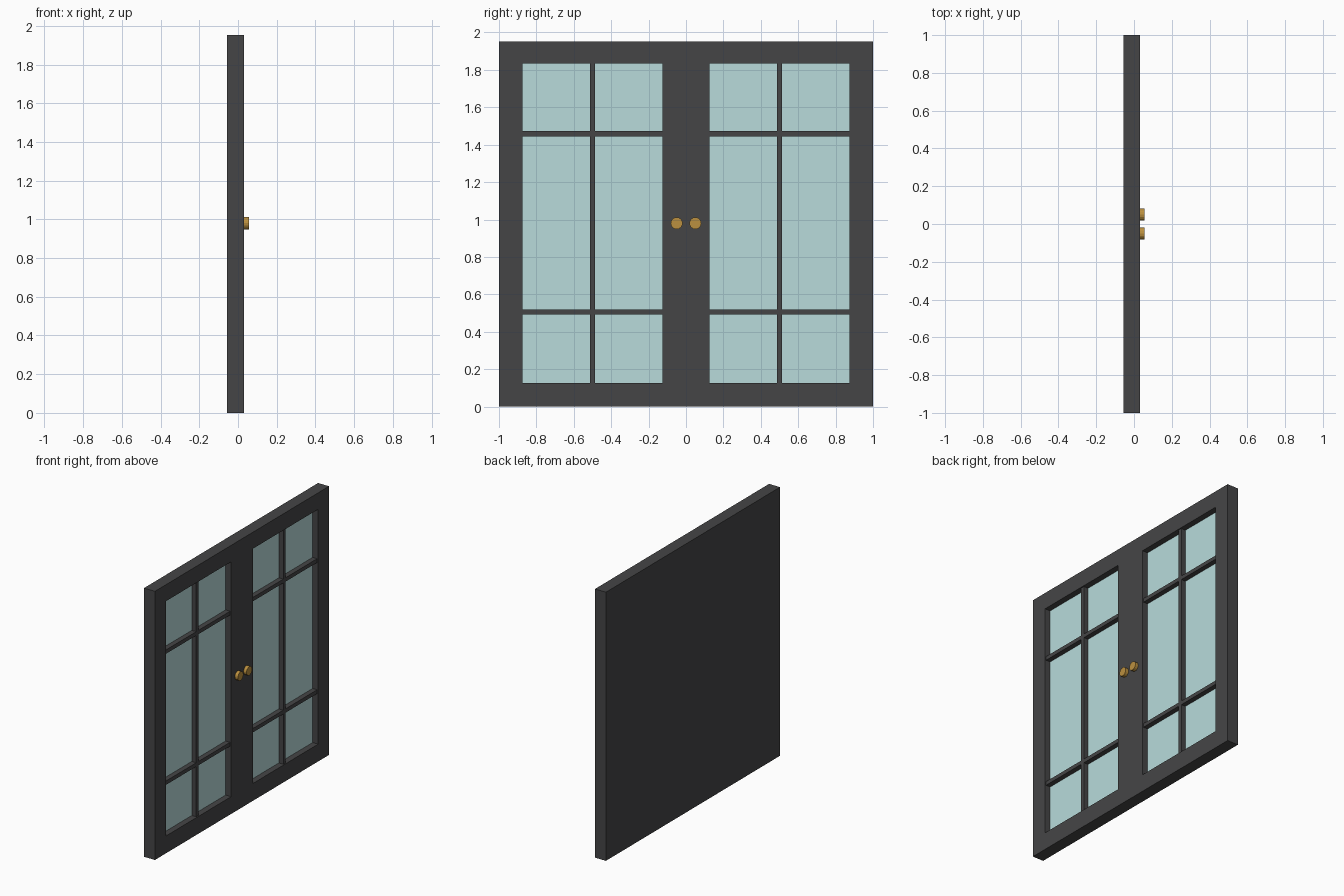
import bpy, math

if "Cube" in bpy.data.objects:
    bpy.data.objects.remove(bpy.data.objects["Cube"])

BACK, FRONT, GLASS, BAR = -0.056, 0.032, -0.012, 0.024   # depths along x
HEIGHT = 1.953
Y0, Y1 = 0.125, 0.875            # opening of one door
Z0, Z1 = 0.126, 1.833
Z_BARS = (0.505, 1.458)
BAR_W = 0.028


def material(name, color):
    m = bpy.data.materials.new(name)
    m.diffuse_color = color
    m.use_nodes = True
    m.node_tree.nodes["Principled BSDF"].inputs["Base Color"].default_value = m.diffuse_color
    return m


paint = material("charcoal_paint", (0.06, 0.06, 0.062, 1))
pane = material("pale_glass", (0.48, 0.71, 0.71, 1))
brass = material("brass", (0.50, 0.28, 0.05, 1))


def box(name, lo, hi, mat=None):
    bpy.ops.mesh.primitive_cube_add(size=1, location=[(a + b) / 2 for a, b in zip(lo, hi)])
    ob = bpy.context.object
    ob.name = name
    ob.scale = [b - a for a, b in zip(lo, hi)]
    bpy.ops.object.transform_apply(location=False, rotation=False, scale=True)
    if mat:
        ob.data.materials.append(mat)
    return ob


# Solid-backed door slab, recessed from the +x face
frame = box("door_frame", (BACK, -1, 0), (FRONT, 1, HEIGHT), paint)

for side, s in (("left", -1), ("right", 1)):
    ya, yb = sorted((s * Y0, s * Y1))
    ym = (ya + yb) / 2

    # Recess for the glazing
    cutter = box(side + "_recess_cutter", (GLASS - 0.004, ya, Z0), (FRONT + 0.1, yb, Z1), paint)
    cutter.hide_render = True
    cutter.hide_set(True)
    cut = frame.modifiers.new(side + "_recess", "BOOLEAN")
    cut.operation = "DIFFERENCE"
    cut.solver = "EXACT"
    cut.object = cutter

    # Glass sheet
    box(side + "_glass", (GLASS - 0.004, ya, Z0), (GLASS, yb, Z1), pane)

    # Glazing bars: one upright and two cross bars
    box(side + "_upright_bar", (GLASS, ym - BAR_W / 2, Z0), (BAR, ym + BAR_W / 2, Z1), paint)
    for i, z in enumerate(Z_BARS):
        box(f"{side}_cross_bar_{i + 1}", (GLASS, ya, z - BAR_W / 2), (BAR, yb, z + BAR_W / 2), paint)

    # Round knob
    bpy.ops.mesh.primitive_cylinder_add(vertices=16, radius=0.032, depth=0.024,
                                        location=(FRONT + 0.012, s * 0.05, 0.98),
                                        rotation=(0, math.pi / 2, 0))
    knob = bpy.context.object
    knob.name = side + "_knob"
    knob.data.materials.append(brass)
